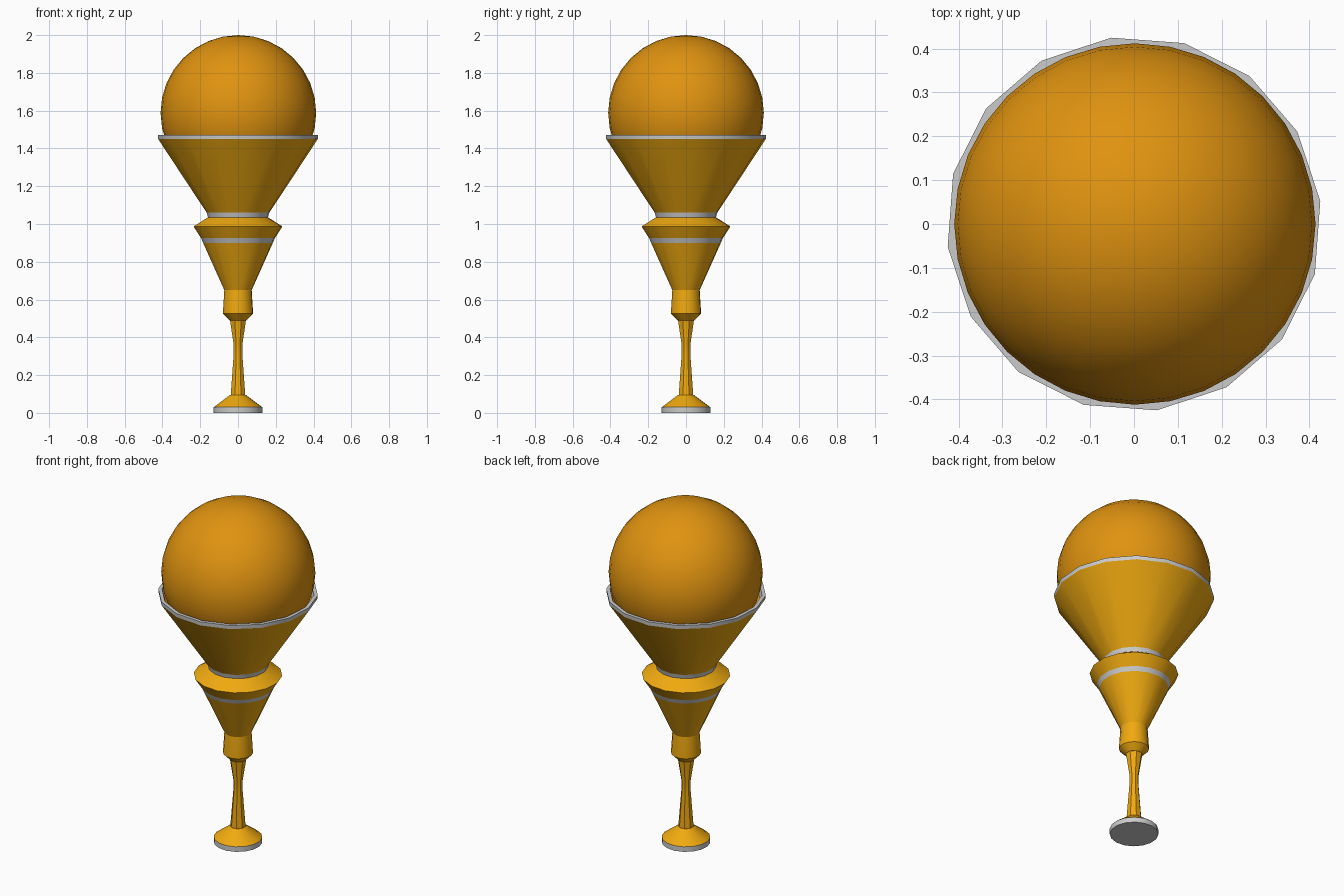
import bpy, bmesh, math

if "Cube" in bpy.data.objects:
    bpy.data.objects.remove(bpy.data.objects["Cube"])


def material(name, rgb):
    m = bpy.data.materials.new(name)
    m.diffuse_color = (*rgb, 1)
    m.use_nodes = True
    m.node_tree.nodes["Principled BSDF"].inputs["Base Color"].default_value = m.diffuse_color
    return m


gold = material("gold", (0.87, 0.40, 0.005))
amber = material("amber", (0.74, 0.29, 0.005))


def finish(ob, mat, angle):
    if mat:
        ob.data.materials.append(mat)
    bpy.ops.object.select_all(action='DESELECT')
    ob.select_set(True)
    bpy.context.view_layer.objects.active = ob
    bpy.ops.object.shade_smooth_by_angle(angle=math.radians(angle))


def lathe(name, profile, mat=None, sides=16, turn=7.0, cap=False, angle=30):
    """Revolve (radius, z) points around the z axis."""
    bm = bmesh.new()
    rings = []
    for r, z in profile:
        ring = []
        for i in range(sides):
            a = math.radians(turn) + 2 * math.pi * i / sides
            ring.append(bm.verts.new((r * math.cos(a), r * math.sin(a), z)))
        rings.append(ring)
    for lo, hi in zip(rings, rings[1:]):
        for i in range(sides):
            j = (i + 1) % sides
            bm.faces.new((lo[i], lo[j], hi[j], hi[i]))
    if cap:
        bm.faces.new(rings[0][::-1])
    me = bpy.data.meshes.new(name)
    bm.to_mesh(me)
    bm.free()
    ob = bpy.data.objects.new(name, me)
    bpy.context.collection.objects.link(ob)
    finish(ob, mat, angle)


# Foot and stem
lathe("foot_disc", [(0.13, 0), (0.13, 0.03)], cap=True)
lathe("foot_cone", [(0.13, 0.03), (0.042, 0.095), (0.03, 0.095)], gold)
lathe("stem", [(0.042, 0.09), (0.025, 0.31), (0.025, 0.36), (0.046, 0.495)],
      gold, sides=8, turn=22.5)

# Collar and lower funnel with its grey band
lathe("collar", [(0.03, 0.49), (0.045, 0.49), (0.08, 0.525), (0.08, 0.535),
                 (0.073, 0.65)], gold)
lathe("lower_funnel", [(0.073, 0.65), (0.186, 0.90)], gold)
lathe("lower_band", [(0.186, 0.90), (0.197, 0.925)])
lathe("flange", [(0.197, 0.925), (0.237, 0.987), (0.16, 1.035)], gold)

# Upper cup with grey neck and rim
lathe("neck_band", [(0.16, 1.035), (0.167, 1.06)])
lathe("cup", [(0.167, 1.06), (0.426, 1.45)], gold)
lathe("cup_rim", [(0.426, 1.45), (0.428, 1.472), (0.408, 1.472), (0.398, 1.44)])

# Ball resting in the cup
bpy.ops.mesh.primitive_uv_sphere_add(segments=32, ring_count=16, radius=0.412,
                                     location=(0.002, 0, 1.588))
ball = bpy.context.object
ball.name = "ball"
finish(ball, amber, 30)
